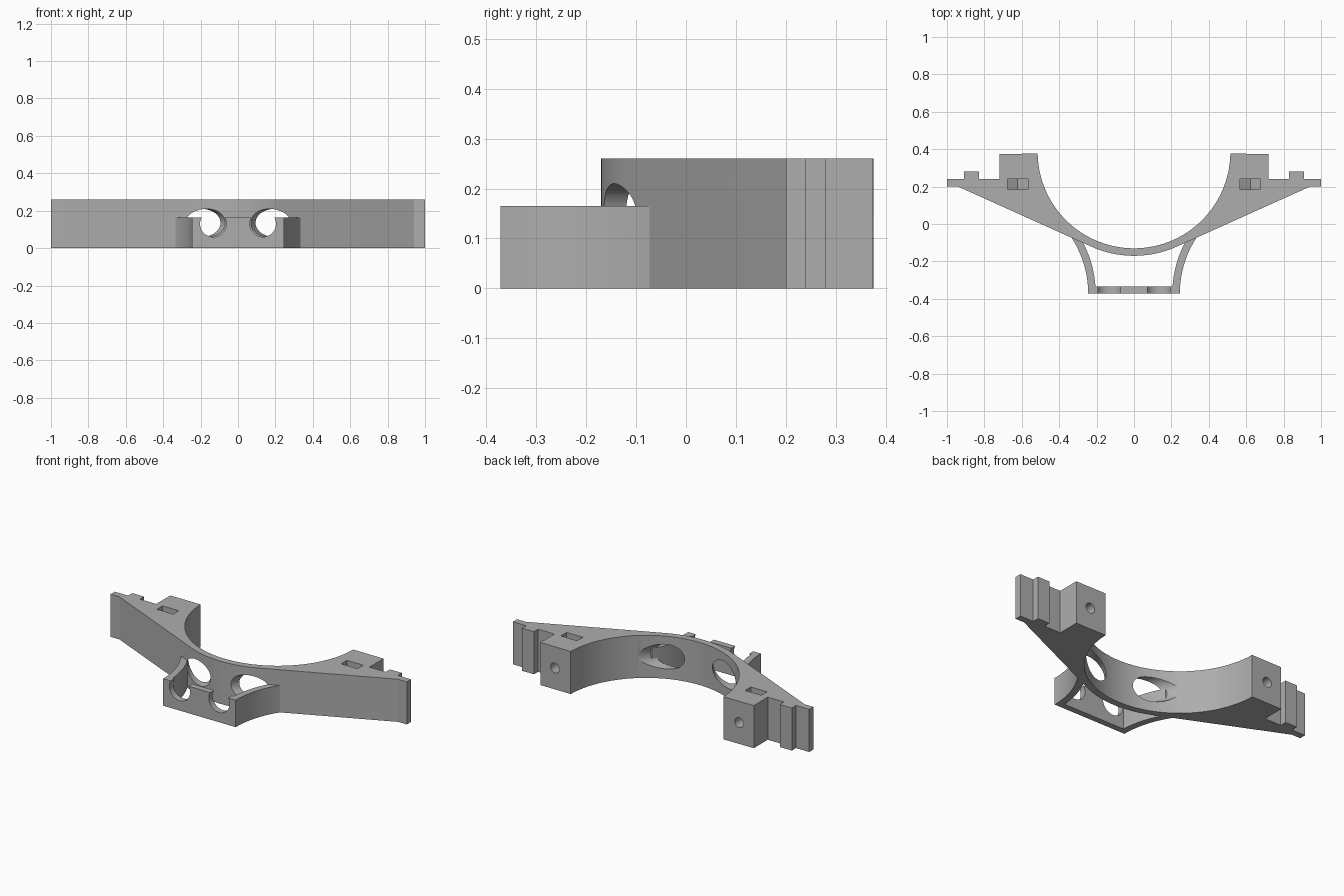
import bpy, bmesh
from math import sin, cos, radians, degrees, asin
from mathutils import Vector

if "Cube" in bpy.data.objects:
    bpy.data.objects.remove(bpy.data.objects["Cube"])

grey = bpy.data.materials.new("plain grey")
grey.use_nodes = True
grey.diffuse_color = (0.42, 0.42, 0.42, 1)
grey.node_tree.nodes["Principled BSDF"].inputs["Base Color"].default_value = (0.42, 0.42, 0.42, 1)


def arc(cx, cy, r, start, end, steps):
    """Points along a circular arc, angles in degrees."""
    angles = [radians(start + (end - start) * i / steps) for i in range(steps + 1)]
    return [(cx + r * cos(a), cy + r * sin(a)) for a in angles]


def mirrored(half):
    """Close a right-hand outline with its reflection in x."""
    return half + [(-x, y) for x, y in reversed(half) if abs(x) > 1e-5]


def prism(name, outline, start, direction):
    """Extrude an outline of 3D points; start is an offset, direction the sweep."""
    bm = bmesh.new()
    base = bm.faces.new([bm.verts.new(Vector(p) + Vector(start)) for p in outline])
    swept = bmesh.ops.extrude_face_region(bm, geom=[base])["geom"]
    bmesh.ops.translate(bm, verts=[v for v in swept if isinstance(v, bmesh.types.BMVert)],
                        vec=direction)
    bmesh.ops.recalc_face_normals(bm, faces=bm.faces)
    mesh = bpy.data.meshes.new(name)
    bm.to_mesh(mesh)
    bm.free()
    mesh.materials.append(grey)
    obj = bpy.data.objects.new(name, mesh)
    bpy.context.collection.objects.link(obj)
    return obj


def plate(name, outline, height):
    return prism(name, [(x, y, 0) for x, y in outline], (0, 0, 0), (0, 0, height))


def rod(name, a, b, r, steps=48):
    """Horizontal round cutter from a to b."""
    a, b = Vector(a), Vector(b)
    side = (b - a).cross(Vector((0, 0, 1))).normalized()
    ring = [side * x + Vector((0, 0, z)) for x, z in arc(0, 0, r, 0, 360, steps)[:-1]]
    return prism(name, ring, a, b - a)


def cut(obj, cutters):
    """Subtract the cutters, then remove them."""
    bpy.context.view_layer.objects.active = obj
    for c in cutters:
        c.hide_render = True
        mod = obj.modifiers.new("cut", "BOOLEAN")
        mod.operation, mod.solver, mod.object = "DIFFERENCE", "EXACT", c
        bpy.ops.object.modifier_apply(modifier=mod.name)
        bpy.data.objects.remove(c)


# Main bracket: half-round cradle, tangent wings, notched tips and screw blocks
cy, slope = 0.385, 24.2
outer = arc(0, cy, 0.555, -90, -90 + slope, 14)
tip = [(0.93, 0.195), (0.94, 0.2), (1, 0.2), (1, 0.24), (0.91, 0.24), (0.91, 0.28),
       (0.83, 0.28), (0.83, 0.24), (0.72, 0.24), (0.72, 0.375)]
inner = arc(0, cy, 0.515, -1, -90, 40)
right_edge = outer[1:] + tip + inner[:-1]
outline = outer[:1] + right_edge + inner[-1:] + [(-x, y) for x, y in reversed(right_edge)]
bracket = plate("cradle_bracket", outline, 0.26)

# Slanted round windows, screw holes and nut slots
for s in (1, -1):
    def window_axis(y):
        return (s * (0.217 + 0.5 * y) / 0.866, y, 0.135)
    x = s * 0.622
    nut = [(x - 0.055, 0, 0.3), (x - 0.055, 0, 0.1), (x, 0, 0.067),
           (x + 0.055, 0, 0.1), (x + 0.055, 0, 0.3)]
    cut(bracket, [
        rod("window_cutter", window_axis(-0.28), window_axis(0.15), 0.075),
        rod("screw_cutter", (x, 0.2, 0.13), (x, 0.45, 0.13), 0.03, 24),
        prism("nut_cutter", nut, (0, 0.185, 0), (0, 0.055, 0)),
    ])

# Front hoop: flared arms joined by a flat bar
ax, ay, r_out, r_in = 0.79, -0.372, 0.545, 0.585
end_out = degrees(asin(0.31 / r_out))
end_in = degrees(asin(0.295 / r_in))
begin_in = degrees(asin(0.037 / r_in))
half = (arc(ax, ay, r_out, 180, 180 - end_out, 20)
        + arc(ax, ay, r_in, 180 - end_in, 180 - begin_in, 20))
hoop = plate("front_hoop", mirrored(half), 0.165)

# Open round notches in the bar
cut(hoop, [rod("notch_cutter", (s * 0.133, -0.45, 0.13), (s * 0.133, -0.3, 0.13), 0.07)
           for s in (1, -1)])

for obj in (bracket, hoop):
    bpy.ops.object.select_all(action="DESELECT")
    obj.select_set(True)
    bpy.context.view_layer.objects.active = obj
    bpy.ops.object.shade_smooth_by_angle(angle=radians(25))
